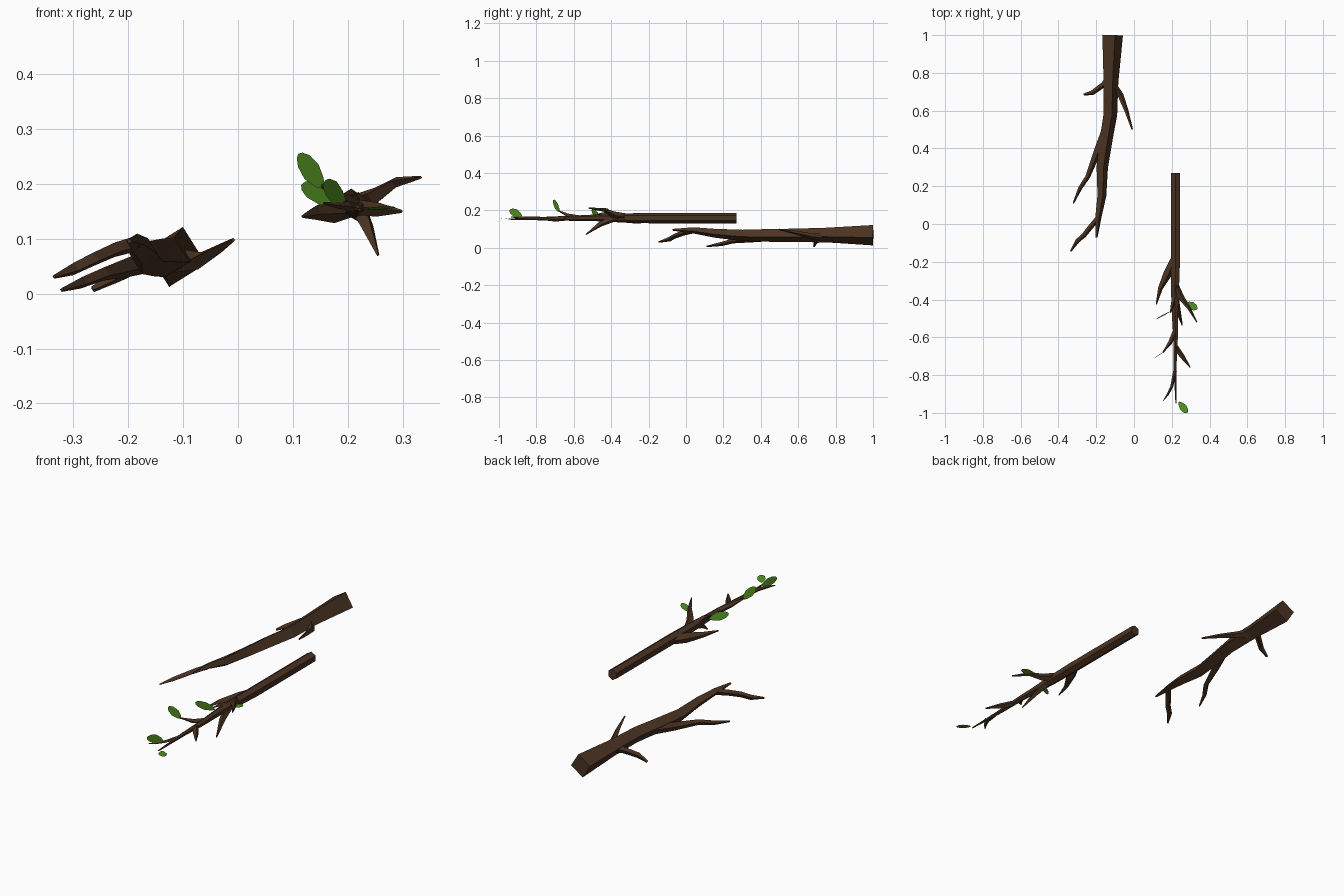
import bpy, bmesh, math
from mathutils import Vector


def material(name, rgb):
    m = bpy.data.materials.new(name)
    m.diffuse_color = (*rgb, 1)
    return m


BARK = material("bark", (0.068, 0.033, 0.016))
GREEN = material("leaf_green", (0.085, 0.28, 0.015))


def finish(name, bm, mat):
    bmesh.ops.recalc_face_normals(bm, faces=bm.faces)
    me = bpy.data.meshes.new(name)
    bm.to_mesh(me)
    bm.free()
    me.materials.append(mat)
    ob = bpy.data.objects.new(name, me)
    bpy.context.collection.objects.link(ob)
    return ob


def limb(name, path, sides=4, phase=13):
    """Tapered faceted tube through (x, y, z, radius) points."""
    bm = bmesh.new()
    pts = [Vector(p[:3]) for p in path]
    rings = []
    for i, p in enumerate(pts):
        t = (pts[min(i + 1, len(pts) - 1)] - pts[max(i - 1, 0)]).normalized()
        side = t.cross(Vector((0, 0, 1))).normalized()
        up = side.cross(t)
        ring = []
        for k in range(sides):
            a = math.radians(phase) + math.tau * k / sides
            ring.append(bm.verts.new(p + path[i][3] * (side * math.cos(a) + up * math.sin(a))))
        rings.append(ring)
    for a, b in zip(rings, rings[1:]):
        for k in range(sides):
            j = (k + 1) % sides
            bm.faces.new((a[k], a[j], b[j], b[k]))
    bm.faces.new(rings[0])
    bm.faces.new(rings[-1])
    return finish(name, bm, BARK)


def leaf(name, base, tip, width, normal):
    """Flat pointed oval, lying across the given normal."""
    base, tip = Vector(base), Vector(tip)
    axis = tip - base
    side = axis.cross(Vector(normal)).normalized() * width / 2
    half = [(0.2, 0.6), (0.5, 1.0), (0.8, 0.8), (0.95, 0.4)]
    outline = [(0, 0)] + half + [(1, 0)] + [(t, -w) for t, w in reversed(half)]
    bm = bmesh.new()
    bm.faces.new([bm.verts.new(base + axis * t + side * w) for t, w in outline])
    return finish(name, bm, GREEN)


# Thick bare branch
limb("thick_branch", [
    (-0.113, 1.0, 0.067, 0.056), (-0.122, 0.75, 0.068, 0.040),
    (-0.125, 0.58, 0.066, 0.037), (-0.147, 0.45, 0.066, 0.035),
    (-0.168, 0.30, 0.066, 0.031), (-0.170, 0.15, 0.078, 0.024),
    (-0.188, 0.04, 0.093, 0.017), (-0.198, -0.072, 0.096, 0.005)])
limb("thick_branch_end_fork", [
    (-0.190, 0.03, 0.090, 0.015), (-0.225, -0.01, 0.080, 0.014),
    (-0.265, -0.06, 0.062, 0.013), (-0.300, -0.09, 0.045, 0.012),
    (-0.335, -0.145, 0.031, 0.004)])
limb("thick_branch_long_fork", [
    (-0.145, 0.50, 0.066, 0.026), (-0.195, 0.38, 0.050, 0.020),
    (-0.245, 0.25, 0.036, 0.013), (-0.285, 0.19, 0.020, 0.011),
    (-0.321, 0.11, 0.007, 0.004)])
limb("thick_branch_left_twig", [
    (-0.125, 0.77, 0.070, 0.020), (-0.165, 0.735, 0.060, 0.015),
    (-0.220, 0.695, 0.033, 0.013), (-0.265, 0.685, 0.008, 0.006)])
limb("thick_branch_right_twig", [
    (-0.110, 0.73, 0.060, 0.022), (-0.070, 0.68, 0.060, 0.016),
    (-0.040, 0.60, 0.078, 0.011), (-0.009, 0.50, 0.098, 0.004)])

# Slim leafy branch
limb("slim_branch", [
    (0.220, 0.27, 0.158, 0.027), (0.220, -0.20, 0.158, 0.027),
    (0.217, -0.36, 0.160, 0.024), (0.216, -0.48, 0.160, 0.018),
    (0.220, -0.60, 0.158, 0.014), (0.217, -0.74, 0.156, 0.010),
    (0.222, -0.95, 0.153, 0.003)], 6, 30)

# Side twigs of the leafy branch
twigs = [
    [(0.215, -0.18, 0.158, 0.018), (0.180, -0.26, 0.152, 0.024),
     (0.140, -0.34, 0.148, 0.013), (0.118, -0.425, 0.141, 0.003)],
    [(0.220, -0.33, 0.165, 0.020), (0.250, -0.39, 0.178, 0.017),
     (0.288, -0.44, 0.203, 0.010), (0.333, -0.52, 0.212, 0.003)],
    [(0.220, -0.39, 0.155, 0.018), (0.234, -0.46, 0.125, 0.014),
     (0.255, -0.535, 0.071, 0.003)],
    [(0.218, -0.57, 0.160, 0.014), (0.190, -0.63, 0.172, 0.011),
     (0.153, -0.68, 0.197, 0.003)],
    [(0.220, -0.65, 0.157, 0.014), (0.255, -0.70, 0.153, 0.013),
     (0.298, -0.76, 0.150, 0.003)],
    [(0.217, -0.78, 0.156, 0.010), (0.200, -0.86, 0.160, 0.008),
     (0.180, -0.90, 0.162, 0.006), (0.156, -0.935, 0.165, 0.002)],
    [(0.217, -0.38, 0.168, 0.014), (0.204, -0.43, 0.182, 0.010),
     (0.193, -0.47, 0.180, 0.003)],
]
for i, path in enumerate(twigs):
    limb(f"leafy_branch_twig_{i + 1}", path)

# Leaves
leaves = [
    ((0.158, -0.675, 0.190), (0.110, -0.710, 0.255), 0.040, (0.5, -0.86, 0)),
    ((0.197, -0.460, 0.165), (0.115, -0.505, 0.198), 0.042, (0.48, -0.85, -0.15)),
    ((0.197, -0.875, 0.170), (0.155, -0.945, 0.200), 0.042, (0.85, -0.5, 0)),
    ((0.275, -0.415, 0.196), (0.335, -0.450, 0.213), 0.042, (-0.27, 0, 0.96)),
    ((0.237, -0.940, 0.153), (0.282, -1.000, 0.159), 0.040, (0.1, 0, 1)),
]
for i, args in enumerate(leaves):
    leaf(f"leaf_{i + 1}", *args)
